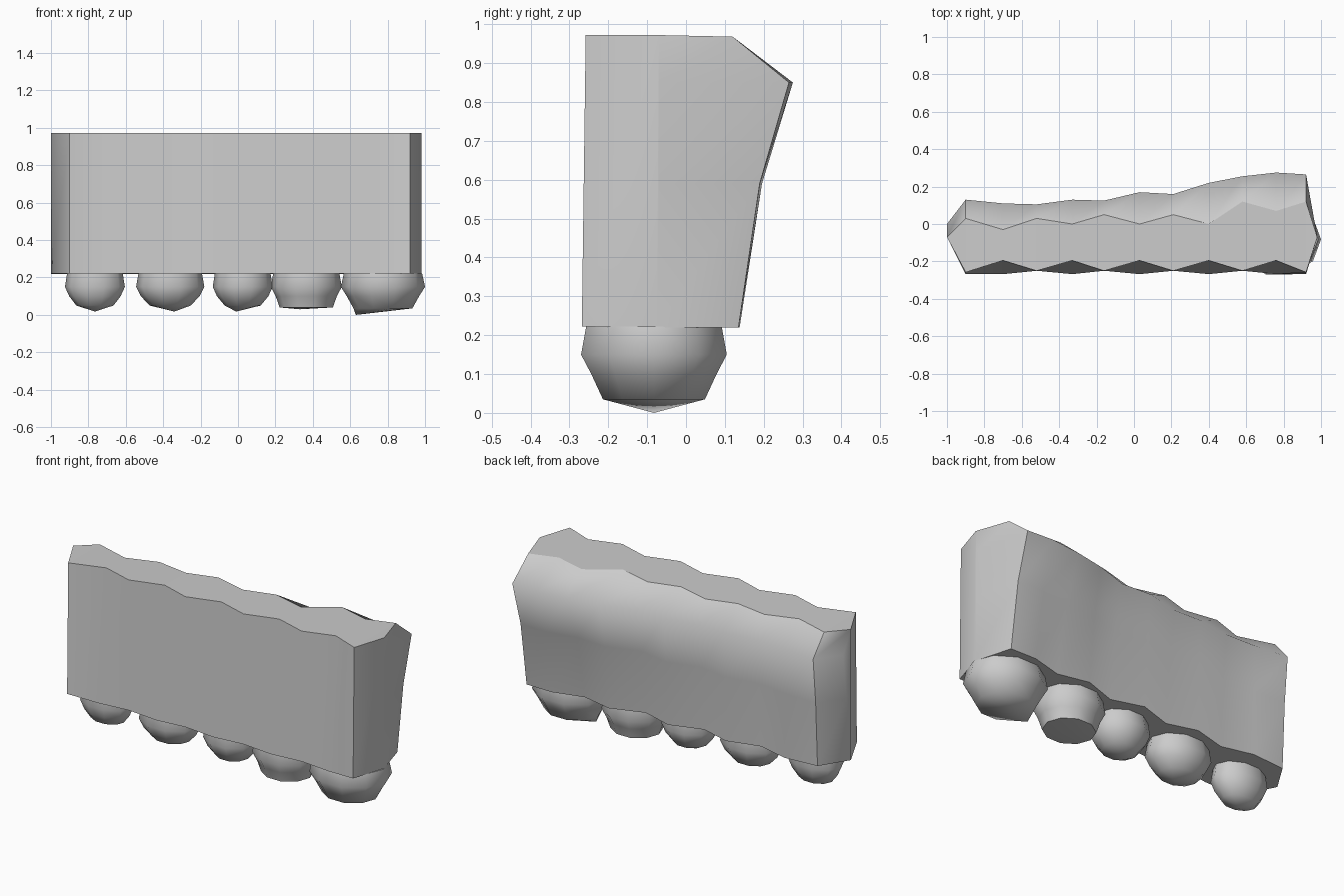
import bpy, bmesh
from math import cos, sin, pi, radians

if "Cube" in bpy.data.objects:
    bpy.data.objects.remove(bpy.data.objects["Cube"])


def finish(bm, name, angle):
    bmesh.ops.recalc_face_normals(bm, faces=bm.faces)
    me = bpy.data.meshes.new(name)
    bm.to_mesh(me)
    bm.free()
    ob = bpy.data.objects.new(name, me)
    bpy.context.collection.objects.link(ob)
    bpy.ops.object.select_all(action='DESELECT')
    ob.select_set(True)
    bpy.context.view_layer.objects.active = ob
    bpy.ops.object.shade_smooth_by_angle(angle=radians(angle))
    return ob


# Gum block: scalloped cross-sections lofted along x, pinched to a vertical edge at both ends
xs = [-.9, -.7, -.52, -.33, -.16, .03, .21, .4, .58, .76, .92]
top_back = [.03, -.03, .03, 0, .05, 0, .05, 0, .12, .07, .12]
ridge = [.13, .11, .105, .13, .125, .17, .16, .22, .255, .275, .265]
low_back = [.09, .105, .06, .11, .06, .12, .065, .13, .09, .138, .135]

sections = [[(-1, -.08, .222), (-1, -.07, .972), (-1, -.065, .97),
             (-1, 0, .85), (-1, -.03, .59), (-1, -.07, .22)]]
for i, x in enumerate(xs):
    valley = i % 2
    end = i in (0, len(xs) - 1)
    r, b = ridge[i], low_back[i]
    sections.append([(x, -.268 if valley or end else -.25, .222),
                     (x, -.195 if valley else -.258 if end else -.25, .972),
                     (x, top_back[i], .968),
                     (x, r, .85),
                     (x, b + (r - b) * .42, .59),
                     (x, b, .22)])
sections.append([(.98, -.08, .222), (.98, -.07, .972), (.98, -.065, .97),
                 (.98, -.07, .85), (.98, -.07, .59), (.98, -.075, .22)])

bm = bmesh.new()
loops = [[bm.verts.new(p) for p in s] for s in sections]
for a, b in zip(loops, loops[1:]):
    for j in range(6):
        k = (j + 1) % 6
        bm.faces.new((a[j], b[j], b[k], a[k]))
bm.faces.new(loops[0])
bm.faces.new(loops[-1])
bmesh.ops.remove_doubles(bm, verts=bm.verts, dist=.012)
gum = finish(bm, "gum_block", 180)

# Gum creases: rim of the top, rim of the underside and the end corners; the back stays smooth
verts = gum.data.vertices
for e in gum.data.edges:
    p, q = (verts[i].co for i in e.vertices)
    rim = min(p.z, q.z) > .9 or max(p.z, q.z) < .3
    corner = abs(p.x - q.x) < .01 and .85 < abs(p.x) < .95
    e.use_edge_sharp = rim or corner


# Teeth: stacked ten-sided rings with a low crown
def tooth(name, x0, x1, y0, y1, crown, crown_z, tip_x, tip_z):
    cx, cy, rx, ry = (x0 + x1) / 2, (y0 + y1) / 2, (x1 - x0) / 2, (y1 - y0) / 2
    n = 10
    fit = 1 / cos(pi / n)
    bm = bmesh.new()
    rings = []
    for z, s in ((.222, .93), (.15, 1), (.1, .86), (crown_z, crown)):
        rings.append([bm.verts.new((cx + rx * s * cos(2 * pi * i / n),
                                    cy + ry * s * fit * sin(2 * pi * i / n), z))
                      for i in range(n)])
    for a, b in zip(rings, rings[1:]):
        for i in range(n):
            k = (i + 1) % n
            bm.faces.new((a[i], a[k], b[k], b[i]))
    bm.faces.new(rings[0])
    tip = bm.verts.new((tip_x, cy, tip_z))
    for i in range(n):
        bm.faces.new((rings[-1][i], rings[-1][(i + 1) % n], tip))
    finish(bm, name, 60)


tooth("tooth_1", -.925, -.605, -.2, .02, .62, .05, -.765, .018)
tooth("tooth_2", -.545, -.18, -.225, .05, .6, .05, -.34, .018)
tooth("tooth_3", -.135, .185, -.22, .055, .6, .05, -.01, .018)
tooth("tooth_4", .175, .555, -.235, .09, .75, .04, .33, .03)
tooth("tooth_5", .55, 1.0, -.27, .105, .7, .035, .63, 0)
